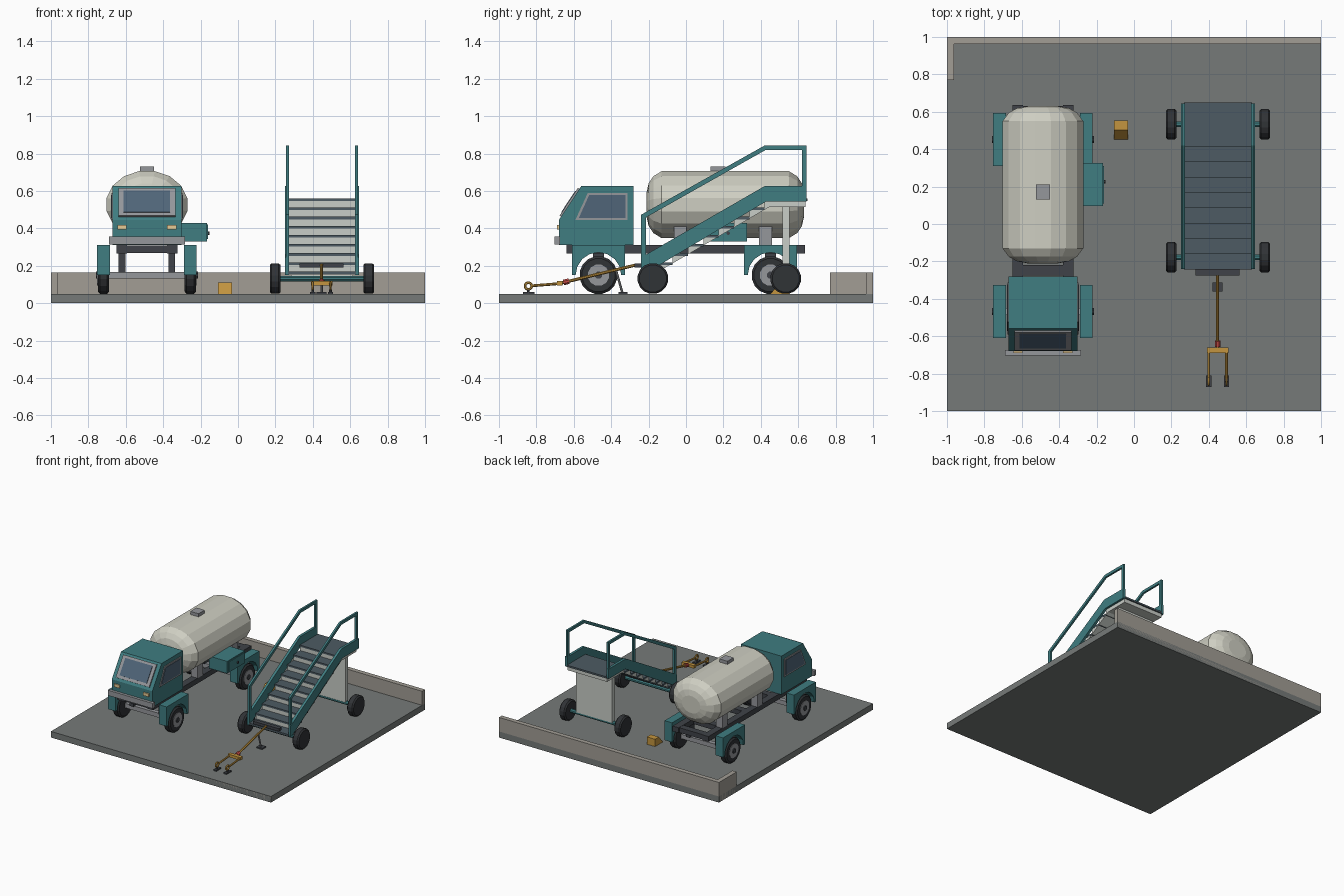
import bpy, bmesh, math
from mathutils import Vector

if "Cube" in bpy.data.objects:
    bpy.data.objects.remove(bpy.data.objects["Cube"])


def mat(name, r, g, b):
    m = bpy.data.materials.new(name)
    m.diffuse_color = (r, g, b, 1)
    m.use_nodes = True
    m.node_tree.nodes["Principled BSDF"].inputs["Base Color"].default_value = m.diffuse_color
    return m


TEAL = mat("teal", 0.05, 0.205, 0.22)
CREAM = mat("cream", 0.62, 0.62, 0.54)
PALE = mat("pale_panel", 0.58, 0.61, 0.57)
DARK = mat("dark_metal", 0.05, 0.055, 0.065)
RUBBER = mat("rubber", 0.03, 0.033, 0.037)
GREY = mat("grey_metal", 0.3, 0.31, 0.33)
GLASS = mat("glass", 0.08, 0.13, 0.19)
TREAD = mat("tread", 0.075, 0.105, 0.125)
AMBER = mat("amber", 0.55, 0.3, 0.05)
LAMP = mat("lamp", 0.8, 0.6, 0.3)
RED = mat("red", 0.55, 0.07, 0.06)
FLOOR = mat("floor", 0.18, 0.195, 0.19)
STONE = mat("stone", 0.36, 0.34, 0.3)


def finish(name, bm, m):
    bmesh.ops.recalc_face_normals(bm, faces=bm.faces)
    me = bpy.data.meshes.new(name)
    bm.to_mesh(me)
    bm.free()
    me.materials.append(m)
    ob = bpy.data.objects.new(name, me)
    bpy.context.collection.objects.link(ob)
    return ob


def prism(name, prof, x0, x1, m):
    """Extrude a (y, z) outline from x0 to x1."""
    bm = bmesh.new()
    f = bm.faces.new([bm.verts.new((x0, y, z)) for y, z in prof])
    g = bmesh.ops.extrude_face_region(bm, geom=[f])["geom"]
    bmesh.ops.translate(bm, vec=(x1 - x0, 0, 0),
                        verts=[v for v in g if isinstance(v, bmesh.types.BMVert)])
    return finish(name, bm, m)


def box(name, x0, x1, y0, y1, z0, z1, m):
    return prism(name, [(y0, z0), (y1, z0), (y1, z1), (y0, z1)], x0, x1, m)


def lathe(name, origin, axis, stations, n, m, squash=1.0):
    """Capped rings at (distance, radius) along an axis."""
    a = Vector(axis).normalized()
    up = Vector((0, 0, 1)) if abs(a.z) < 0.95 else Vector((0, 1, 0))
    u = a.cross(up).normalized()
    v = u.cross(a)
    bm = bmesh.new()
    rings = []
    for t, r in stations:
        ang = [2 * math.pi * (i + 0.5) / n for i in range(n)]
        rings.append([bm.verts.new(Vector(origin) + a * t + u * r * math.cos(k)
                                   + v * r * squash * math.sin(k)) for k in ang])
    for p, q in zip(rings, rings[1:]):
        for i in range(n):
            j = (i + 1) % n
            bm.faces.new((p[i], p[j], q[j], q[i]))
    bm.faces.new(rings[0])
    bm.faces.new(rings[-1])
    return finish(name, bm, m)


def rod(name, p, q, r, m, n=8):
    d = Vector(q) - Vector(p)
    return lathe(name, p, d, [(0, r), (d.length, r)], n, m)


def tyre(name, x, y, z, r, w, n):
    h = w / 2
    lathe(name, (x, y, z), (1, 0, 0),
          [(-h, r * 0.88), (-h * 0.65, r), (h * 0.65, r), (h, r * 0.88)], n, RUBBER)


# Ground slab and low walls
box("ground_slab", -1, 1, -1, 1, 0, 0.05, FLOOR)
box("back_wall", -1, 1, 0.962, 1, 0, 0.165, STONE)
box("side_wall", -1, -0.962, 0.77, 0.962, 0, 0.165, STONE)
for nm, b in (("front_kerb", (-1, 1, -1.0, -0.999)), ("rear_kerb", (-1, -0.999, -1, 0.77))):
    box(nm, *b, 0, 0.049, STONE)

# ---------- Tanker truck ----------
CX = -0.487
lathe("tank", (CX, 0, 0.527), (0, 1, 0),
      [(-0.21, 0.085), (-0.20, 0.14), (-0.175, 0.186), (-0.13, 0.22),
       (0.55, 0.22), (0.595, 0.186), (0.62, 0.14), (0.63, 0.085)], 16, CREAM, 0.83)
box("tank_hatch", CX - 0.037, CX + 0.037, 0.13, 0.21, 0.69, 0.732, GREY)

# Chassis
for s in (-1, 1):
    x = CX + s * 0.135
    box("chassis_rail", x - 0.028, x + 0.028, -0.64, 0.637, 0.267, 0.31, DARK)
    for y in (-0.03, 0.425):
        box("tank_support", x - 0.03, x + 0.03, y - 0.034, y + 0.034, 0.31, 0.43, GREY)
for y in (-0.6, -0.24, 0.1, 0.425, 0.61):
    box("cross_member", CX - 0.11, CX + 0.11, y - 0.035, y + 0.02, 0.268, 0.308, DARK)

# Axles, wheels and wheel arches
for y in (-0.468, 0.452):
    box("truck_axle", CX - 0.21, CX + 0.21, y - 0.018, y + 0.018, 0.132, 0.168, GREY)
    for s in (-1, 1):
        x = CX + s * 0.133
        box("suspension_post", x - 0.018, x + 0.018, y - 0.03, y + 0.03, 0.165, 0.27, DARK)
        x = CX + s * 0.232
        tyre("truck_wheel", x, y, 0.15, 0.102, 0.06, 16)
        lathe("wheel_hub", (x, y, 0.15), (s, 0, 0), [(0, 0.058), (0.034, 0.058)], 12, GREY)
        lathe("hub_cap", (x, y, 0.15), (s, 0, 0), [(0, 0.024), (0.04, 0.02)], 8, DARK)
        arc = [(y + 0.122 * math.cos(math.pi * k / 8), 0.15 + 0.122 * math.sin(math.pi * k / 8))
               for k in range(9)]
        prism("wheel_arch", arc + [(y - 0.142, 0.15), (y - 0.142, 0.31),
                                   (y + 0.142, 0.31), (y + 0.142, 0.15)],
              x - 0.034, x + 0.034, TEAL)

# Cab with windows
prism("cab", [(-0.68, 0.31), (-0.28, 0.31), (-0.28, 0.626), (-0.56, 0.626), (-0.68, 0.444)],
      CX - 0.184, CX + 0.184, TEAL)


def slope(t, d):
    return (-0.68 + 0.12 * t - 0.835 * d, 0.444 + 0.182 * t + 0.55 * d)


for nm, t0, t1, w, d, m in (("windscreen_frame", 0.1, 0.92, 0.152, 0.010, GREY),
                            ("windscreen", 0.2, 0.83, 0.124, 0.013, GLASS)):
    prism(nm, [slope(t0, -0.01), slope(t1, -0.01), slope(t1, d), slope(t0, d)], CX - w, CX + w, m)
for s in (-1, 1):
    prism("side_window_frame", [(-0.592, 0.444), (-0.312, 0.444), (-0.312, 0.59), (-0.525, 0.59)],
          CX + s * 0.17, CX + s * 0.19, GREY)
    prism("side_window", [(-0.573, 0.456), (-0.324, 0.456), (-0.324, 0.578), (-0.518, 0.578)],
          CX + s * 0.17, CX + s * 0.193, GLASS)
    x = CX + s * 0.133
    box("headlight", x - 0.025, x + 0.025, -0.69, -0.67, 0.393, 0.418, LAMP)
box("bumper", CX - 0.203, CX + 0.203, -0.703, -0.675, 0.315, 0.358, GREY)

# Side locker
box("side_locker", -0.33, -0.165, 0.095, 0.325, 0.33, 0.43, TEAL)
box("locker_door", -0.17, -0.16, 0.11, 0.31, 0.342, 0.42, TEAL)
rod("locker_knob", (-0.165, 0.225, 0.375), (-0.153, 0.225, 0.375), 0.01, DARK)

# ---------- Boarding stairs ----------
SX, N = 0.449, 8
Y0, DY, Z0, DZ = -0.235, 0.082, 0.17, 0.0488
steps = []
for i in range(N + 1):
    y, z = Y0 + DY * i, Z0 + DZ * i
    steps += [(y, z - DZ if i else 0.15), (y, z - 0.008)]
prism("stair_body", steps + [(0.64, Z0 + DZ * N - 0.008), (0.64, 0.515), (0.446, 0.515), (-0.18, 0.15)],
      SX - 0.18, SX + 0.18, PALE)
for i in range(N + 1):
    y, z = Y0 + DY * i, Z0 + DZ * i
    box("platform" if i == N else "tread", SX - 0.181, SX + 0.181, y - 0.008,
        0.65 if i == N else y + DY, z - 0.014, z, TREAD)
box("support_panel", SX - 0.165, SX + 0.165, 0.517, 0.553, 0.14, 0.53, PALE)

# Stringers and handrails on both sides
for s in (-1, 1):
    xa, xb = SX + s * 0.177, SX + s * 0.198
    prism("stringer", [(-0.24, 0.15), (-0.2, 0.17), (0.43, 0.545), (0.645, 0.545), (0.645, 0.626),
                       (0.42, 0.626), (-0.24, 0.245)], xa, xb, TEAL)
    xa, xb = SX + s * 0.177, SX + s * 0.193
    prism("handrail", [(-0.24, 0.22), (-0.215, 0.235), (-0.215, 0.458), (0.427, 0.82), (0.62, 0.82),
                       (0.62, 0.6), (0.643, 0.6), (0.643, 0.843), (0.42, 0.843), (-0.24, 0.473)],
          xa, xb, TEAL)
for y in (-0.177, 0.533):
    rod("stair_axle", (SX - 0.25, y, 0.132), (SX + 0.25, y, 0.132), 0.016, TEAL)
    for s in (-1, 1):
        tyre("stair_wheel", SX + s * 0.25, y, 0.132, 0.083, 0.058, 16)

# ---------- Tow bar ----------
TX = 0.447
box("tow_mount", TX - 0.118, TX + 0.118, -0.275, -0.24, 0.19, 0.213, DARK)
rod("tow_bar", (TX, -0.265, 0.205), (TX, -0.67, 0.107), 0.009, AMBER)
rod("tow_collar", (TX, -0.625, 0.118), (TX, -0.655, 0.111), 0.016, RED)
box("fork_crossbar", TX - 0.057, TX + 0.057, -0.69, -0.66, 0.095, 0.118, AMBER)
for s in (-1, 1):
    x = TX + s * 0.047
    rod("fork_prong", (x, -0.675, 0.105), (x, -0.825, 0.093), 0.008, AMBER)
    bpy.ops.mesh.primitive_torus_add(major_segments=14, minor_segments=6, major_radius=0.018,
                                     minor_radius=0.007, location=(x, -0.843, 0.092),
                                     rotation=(0, math.pi / 2, 0))
    ring = bpy.context.object
    ring.name = "tow_ring"
    ring.data.materials.append(AMBER)
    rod("ring_stand", (x, -0.843, 0.055), (x, -0.843, 0.074), 0.008, DARK)
    box("ring_pad", x - 0.014, x + 0.014, -0.872, -0.81, 0.05, 0.06, DARK)
rod("jack_leg", (TX, -0.375, 0.178), (TX, -0.34, 0.055), 0.007, GREY)
box("jack_foot", TX - 0.026, TX + 0.026, -0.362, -0.312, 0.05, 0.06, DARK)

# Wheel chock
prism("wheel_chock", [(0.452, 0.05), (0.553, 0.05), (0.553, 0.11), (0.502, 0.11)],
      -0.106, -0.032, AMBER)
